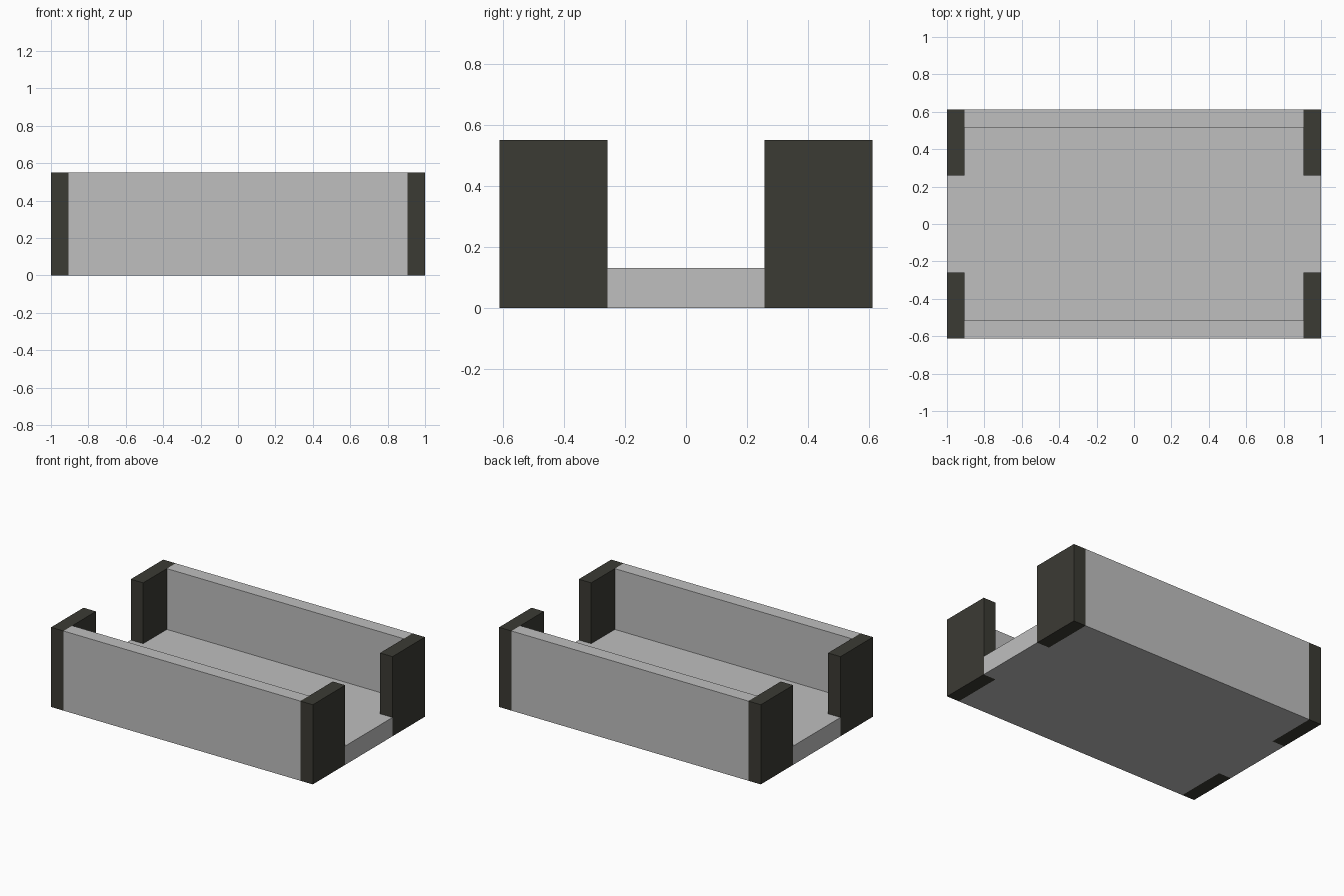
import bpy, bmesh

if "Cube" in bpy.data.objects:
    bpy.data.objects.remove(bpy.data.objects["Cube"])

# Overall dimensions
X, Y, H = 1.0, 0.612, 0.55
POST_X, POST_Y = 0.905, 0.258   # inner faces of the corner posts
WALL_Y = 0.516                  # inner face of the side walls
FLOOR = 0.13


def material(name, color):
    m = bpy.data.materials.new(name)
    m.diffuse_color = (*color, 1)
    m.use_nodes = True
    m.node_tree.nodes["Principled BSDF"].inputs["Base Color"].default_value = m.diffuse_color
    return m


grey = material("light grey", (0.52, 0.52, 0.52))
dark = material("dark charcoal", (0.044, 0.043, 0.034))


def prism(name, outline, height, mat):
    """Extrude a plan outline upwards from the ground."""
    bm = bmesh.new()
    face = bm.faces.new([bm.verts.new((x, y, 0)) for x, y in outline])
    top = bmesh.ops.extrude_face_region(bm, geom=[face])["geom"]
    bmesh.ops.translate(bm, vec=(0, 0, height),
                        verts=[v for v in top if isinstance(v, bmesh.types.BMVert)])
    bmesh.ops.recalc_face_normals(bm, faces=bm.faces)
    mesh = bpy.data.meshes.new(name)
    bm.to_mesh(mesh)
    bm.free()
    mesh.materials.append(mat)
    obj = bpy.data.objects.new(name, mesh)
    bpy.context.collection.objects.link(obj)
    return obj


def rect(x0, x1, y0, y1):
    return [(x0, y0), (x1, y0), (x1, y1), (x0, y1)]


# Floor slab, reaching out between the posts at both ends
prism("floor", [(-POST_X, -WALL_Y), (POST_X, -WALL_Y), (POST_X, -POST_Y), (X, -POST_Y),
                (X, POST_Y), (POST_X, POST_Y), (POST_X, WALL_Y), (-POST_X, WALL_Y),
                (-POST_X, POST_Y), (-X, POST_Y), (-X, -POST_Y), (-POST_X, -POST_Y)],
      FLOOR, grey)

for sy, side in ((-1, "front"), (1, "back")):
    # Long side wall
    prism(f"{side}_wall", rect(-POST_X, POST_X, sy * WALL_Y, sy * Y), H, grey)
    # Corner posts
    for sx, end in ((-1, "left"), (1, "right")):
        prism(f"{side}_{end}_post", rect(sx * POST_X, sx * X, sy * POST_Y, sy * Y), H, dark)
